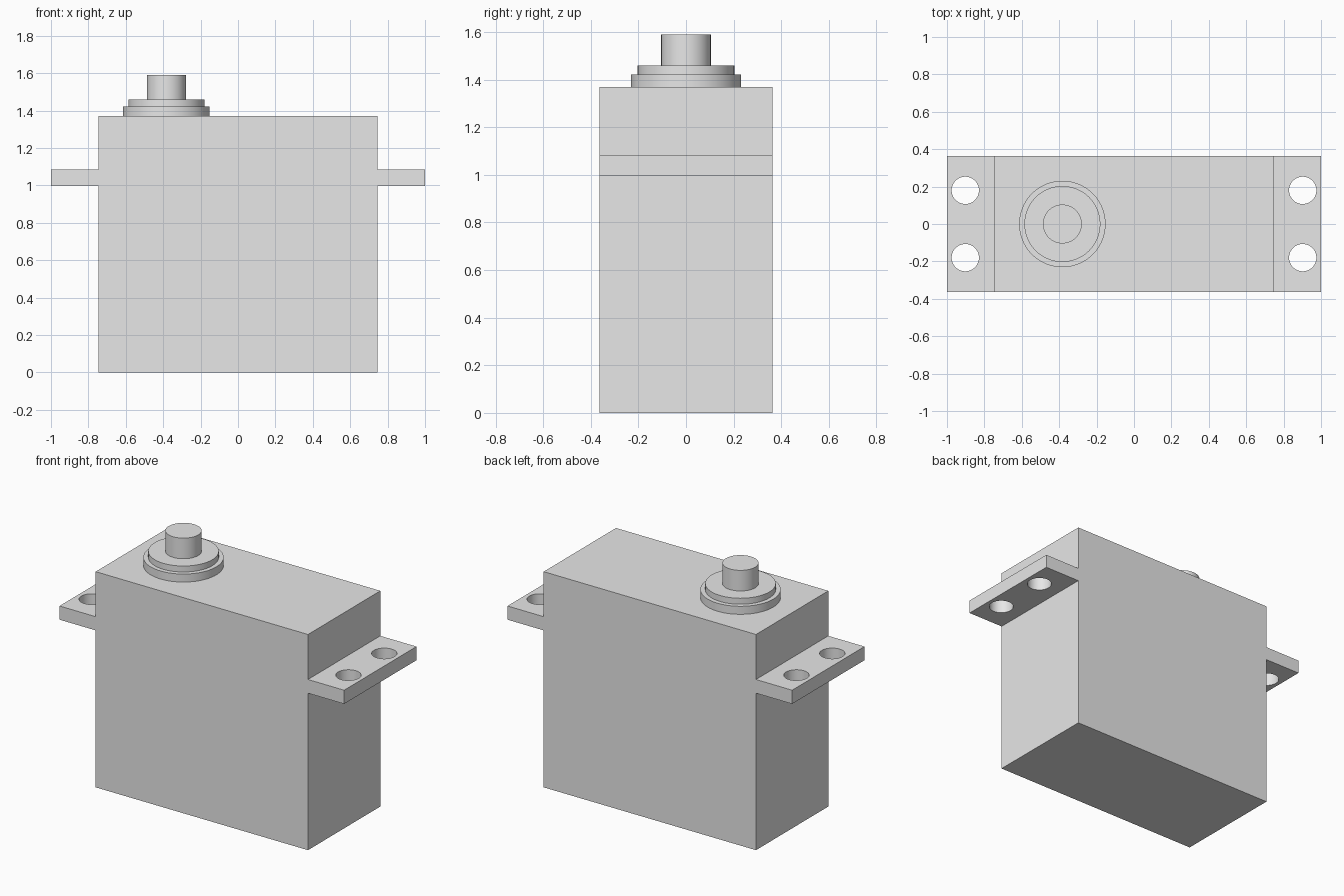
import bpy, bmesh, math
from mathutils import Matrix

if "Cube" in bpy.data.objects:
    bpy.data.objects.remove(bpy.data.objects["Cube"])

HALF_DEPTH = 0.363
SHAFT_X = -0.383

grey = bpy.data.materials.new("plain_grey")
grey.diffuse_color = (0.8, 0.8, 0.8, 1.0)
grey.use_nodes = True
grey.node_tree.nodes["Principled BSDF"].inputs["Base Color"].default_value = grey.diffuse_color


def make_object(name, bm):
    bmesh.ops.recalc_face_normals(bm, faces=bm.faces)
    mesh = bpy.data.meshes.new(name)
    bm.to_mesh(mesh)
    bm.free()
    mesh.materials.append(grey)
    obj = bpy.data.objects.new(name, mesh)
    bpy.context.collection.objects.link(obj)
    return obj


def smooth(obj):
    bpy.ops.object.select_all(action='DESELECT')
    obj.select_set(True)
    bpy.context.view_layer.objects.active = obj
    bpy.ops.object.shade_smooth_by_angle(angle=math.radians(30))


# Case with mounting flanges: mirrored front outline, extruded along y
half = [(0.746, 0), (0.746, 0.997), (1.0, 0.997),
        (1.0, 1.084), (0.746, 1.084), (0.746, 1.37)]
outline = half + [(-x, z) for x, z in reversed(half)]
bm = bmesh.new()
face = bm.faces.new([bm.verts.new((x, -HALF_DEPTH, z)) for x, z in outline])
ext = bmesh.ops.extrude_face_region(bm, geom=[face])
bmesh.ops.translate(bm, vec=(0, 2 * HALF_DEPTH, 0),
                    verts=[g for g in ext["geom"] if isinstance(g, bmesh.types.BMVert)])
case = make_object("case", bm)

# Screw holes through the flanges
bm = bmesh.new()
for x in (-0.902, 0.902):
    for y in (-0.18, 0.18):
        bmesh.ops.create_cone(bm, cap_ends=True, segments=64,
                              radius1=0.073, radius2=0.073, depth=0.3,
                              matrix=Matrix.Translation((x, y, 1.04)))
cutter = make_object("screw_hole_cutter", bm)
cutter.hide_render = True
cutter.hide_set(True)
holes = case.modifiers.new("screw_holes", 'BOOLEAN')
holes.operation = 'DIFFERENCE'
holes.solver = 'EXACT'
holes.object = cutter
bpy.context.view_layer.objects.active = case
case.select_set(True)
bpy.ops.object.modifier_apply(modifier=holes.name)
smooth(case)

# Stepped collar and output shaft: one lathed profile
profile = [(0, 1.37), (0.231, 1.37), (0.231, 1.421), (0.203, 1.421),
           (0.203, 1.459), (0.104, 1.459), (0.104, 1.59), (0, 1.59)]
bm = bmesh.new()
verts = [bm.verts.new((SHAFT_X + r, 0, z)) for r, z in profile]
edges = [bm.edges.new(pair) for pair in zip(verts, verts[1:])]
bmesh.ops.spin(bm, geom=verts + edges, cent=(SHAFT_X, 0, 0), axis=(0, 0, 1),
               angle=2 * math.pi, steps=96)
bmesh.ops.remove_doubles(bm, verts=bm.verts, dist=0.0005)
smooth(make_object("output_shaft", bm))
